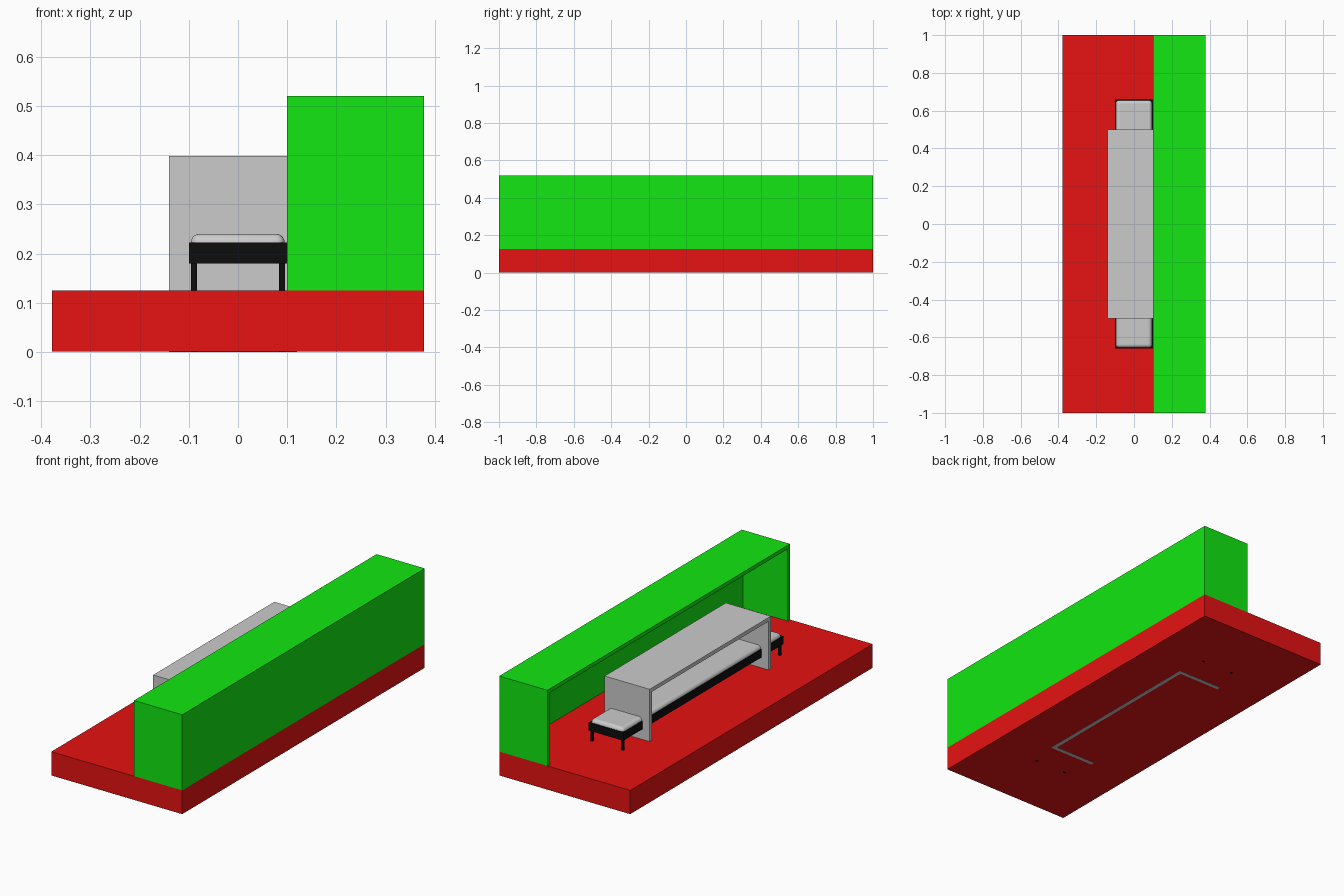
import bpy, bmesh
from mathutils import Vector

if "Cube" in bpy.data.objects:
    bpy.data.objects.remove(bpy.data.objects["Cube"])


def material(name, rgb):
    m = bpy.data.materials.new(name)
    m.diffuse_color = (*rgb, 1)
    m.use_nodes = True
    m.node_tree.nodes["Principled BSDF"].inputs["Base Color"].default_value = m.diffuse_color
    return m


red = material("red", (0.8, 0.006, 0.006))
green = material("green", (0.006, 0.8, 0.006))
black = material("black", (0.004, 0.004, 0.004))


def box(name, lo, hi, mat=None, open_sides=()):
    """Box between two corners; faces whose normals are in open_sides are removed."""
    lo, hi = Vector(lo), Vector(hi)
    bm = bmesh.new()
    bmesh.ops.create_cube(bm, size=1)
    bm.normal_update()
    drop = [f for f in bm.faces
            if any(f.normal.dot(Vector(n)) > 0.9 for n in open_sides)]
    bmesh.ops.delete(bm, geom=drop, context='FACES')
    for v in bm.verts:
        v.co = Vector([(lo[i] + hi[i]) / 2 + v.co[i] * (hi[i] - lo[i]) for i in range(3)])
    me = bpy.data.meshes.new(name)
    bm.to_mesh(me)
    bm.free()
    ob = bpy.data.objects.new(name, me)
    bpy.context.collection.objects.link(ob)
    if mat:
        me.materials.append(mat)
    return ob


def alcove(name, lo, hi, thickness, mat=None):
    """Thick-walled cover, open at the bottom and towards -x."""
    ob = box(name, lo, hi, mat, open_sides=((-1, 0, 0), (0, 0, -1)))
    mod = ob.modifiers.new("walls", 'SOLIDIFY')
    mod.thickness = thickness
    mod.offset = -1
    mod.use_even_offset = True
    return ob


# Platform, lifted a hair so the cover walls and legs show underneath
box("platform", (-0.378, -1, 0.001), (0.378, 1, 0.125), red)

# Tall outer cover and smaller inner cover
alcove("outer_cover", (0.10, -1, 0.125), (0.378, 1, 0.52), 0.02, green)
alcove("inner_cover", (-0.14, -0.5, 0), (0.12, 0.5, 0.398), 0.02)

# Bench frame
box("bench_frame", (-0.10, -0.66, 0.18), (0.10, 0.66, 0.222), black)

# Cushion with rounded edges
cushion = box("bench_cushion", (-0.096, -0.655, 0.20), (0.095, 0.655, 0.24))
bevel = cushion.modifiers.new("rounding", 'BEVEL')
bevel.width = 0.018
bevel.segments = 5
bpy.context.view_layer.objects.active = cushion
cushion.select_set(True)
bpy.ops.object.shade_smooth_by_angle()

# Four legs passing down through the platform
for sx, xn in ((-1, "left"), (1, "right")):
    for sy, yn in ((-1, "front"), (1, "back")):
        x, y = sx * 0.089, sy * 0.648
        box(f"bench_leg_{yn}_{xn}", (x - 0.006, y - 0.006, 0),
            (x + 0.006, y + 0.006, 0.185), black)
